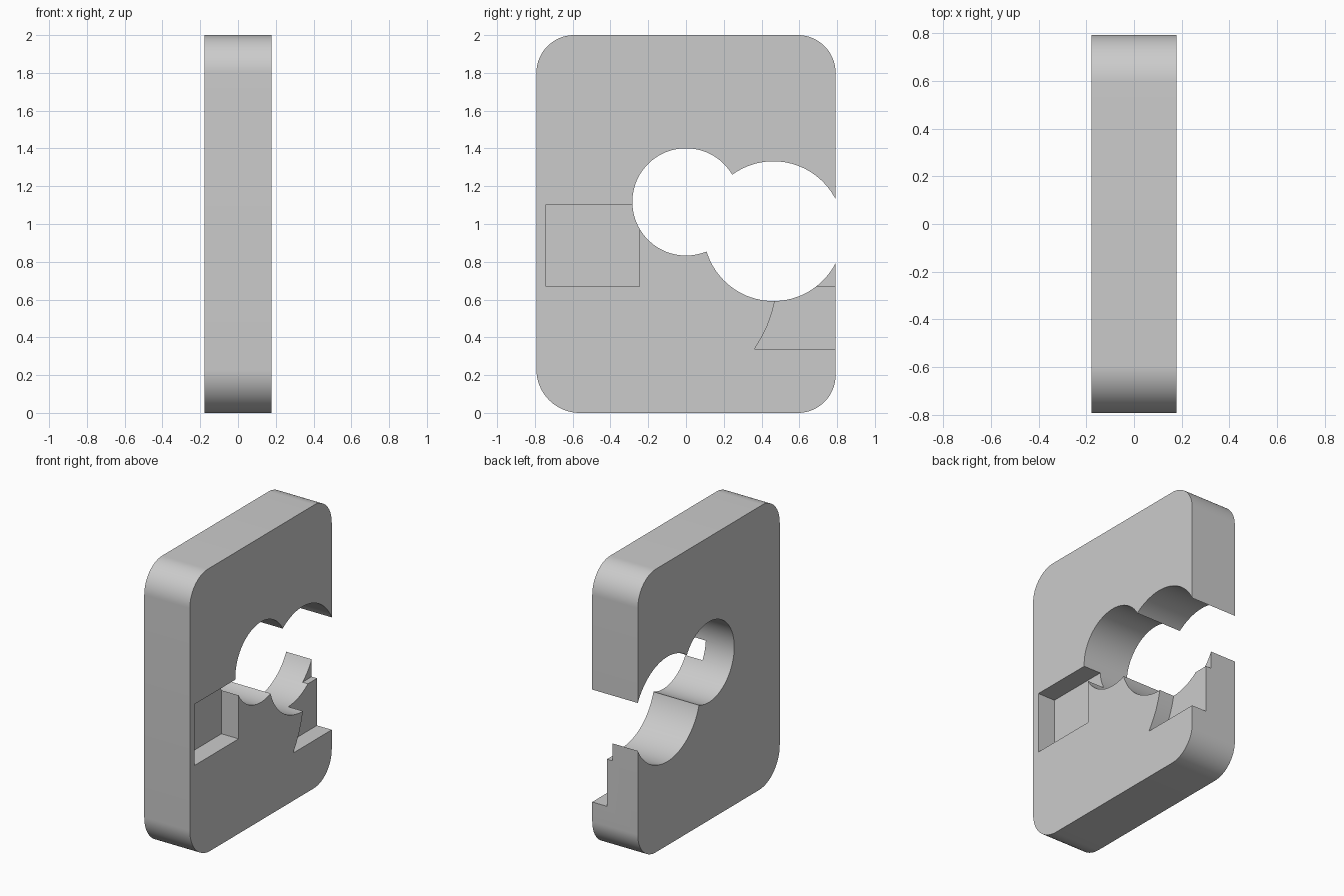
import bpy, bmesh
from math import cos, sin, pi, radians

if "Cube" in bpy.data.objects:
    bpy.data.objects.remove(bpy.data.objects["Cube"])

HALF = 0.178   # half thickness of the plate


def arc(cy, cz, r, a0, a1, n):
    return [(cy + r * cos(radians(a0 + (a1 - a0) * i / n)),
             cz + r * sin(radians(a0 + (a1 - a0) * i / n))) for i in range(n + 1)]


def prism(name, outline, x0, x1):
    """Extrude a (y, z) outline along x."""
    bm = bmesh.new()
    face = bm.faces.new([bm.verts.new((x0, y, z)) for y, z in outline])
    ext = bmesh.ops.extrude_face_region(bm, geom=[face])
    for v in ext["geom"]:
        if isinstance(v, bmesh.types.BMVert):
            v.co.x = x1
    bmesh.ops.recalc_face_normals(bm, faces=bm.faces)
    me = bpy.data.meshes.new(name)
    bm.to_mesh(me)
    bm.free()
    ob = bpy.data.objects.new(name, me)
    bpy.context.collection.objects.link(ob)
    return ob


def circle(cy, cz, r, n=96):
    return arc(cy, cz, r, 0, 360, n)[:-1]


def rect(y0, y1, z0, z1):
    return [(y0, z0), (y1, z0), (y1, z1), (y0, z1)]


# Rounded plate, with a slightly larger radius at the lower front corner
Y, R, B = 0.792, 0.2, 0.23
plate = prism("plate",
              arc(Y - R, R, R, -90, 0, 20) + arc(Y - R, 2 - R, R, 0, 90, 20)
              + arc(R - Y, 2 - R, R, 90, 180, 20) + arc(B - Y, B, B, 180, 270, 20),
              -HALF, HALF)

# Two through holes, the larger one breaking out of the edge,
# then the shallow pockets on the +x face
cutters = [
    prism("round_hole", circle(0, 1.117, 0.284), -0.5, 0.5),
    prism("edge_hole", circle(0.463, 0.962, 0.37), -0.5, 0.5),
    prism("front_pocket", rect(-0.74, -0.247, 0.67, 1.102), HALF - 0.134, 0.5),
    prism("upper_edge_pocket", rect(0.6, 1.0, 0.67, 1.11), HALF - 0.157, 0.5),
    prism("lower_edge_pocket",
          [(0.362, 0.337), (1.0, 0.337), (1.0, 0.68), (0.487, 0.68), (0.472, 0.60),
           (0.455, 0.53), (0.43, 0.46), (0.40, 0.40)], HALF - 0.115, 0.5),
]

bpy.context.view_layer.objects.active = plate
plate.select_set(True)
for c in cutters:
    c.hide_render = True
    m = plate.modifiers.new(c.name, 'BOOLEAN')
    m.operation = 'DIFFERENCE'
    m.solver = 'EXACT'
    m.object = c
    bpy.ops.object.modifier_apply(modifier=m.name)
    bpy.data.objects.remove(c)

bpy.ops.object.shade_smooth_by_angle(angle=radians(30))
